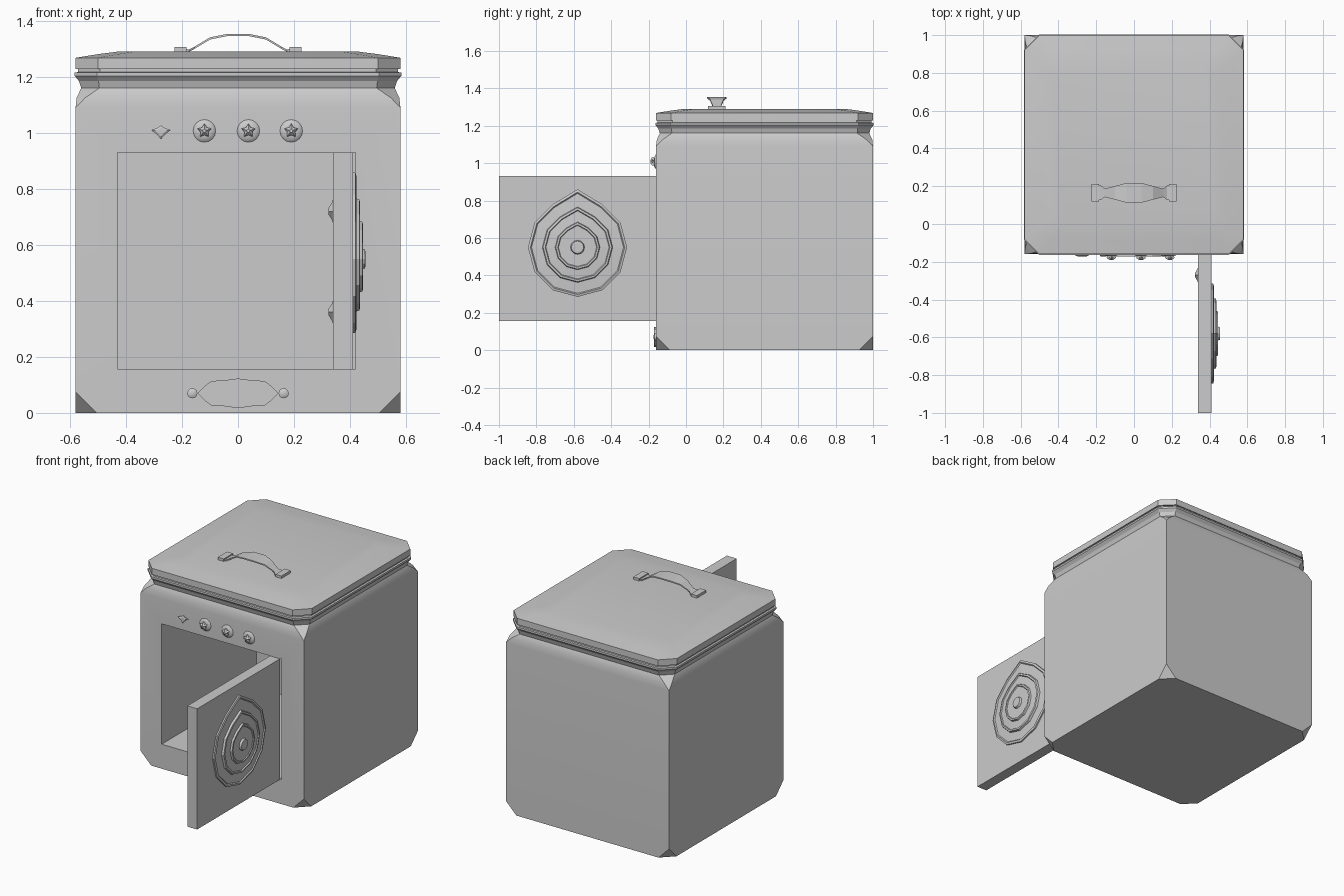
import bpy, bmesh, math
from mathutils import Vector

if "Cube" in bpy.data.objects:
    bpy.data.objects.remove(bpy.data.objects["Cube"])

YC = 0.42       # body centre in y
FRONT = -0.16   # front face plane


def loft(name, rings, smooth=None):
    """Bridge equal-length closed rings and cap both ends."""
    bm = bmesh.new()
    rows = [[bm.verts.new(p) for p in r] for r in rings]
    n = len(rows[0])
    for a, b in zip(rows, rows[1:]):
        for i in range(n):
            bm.faces.new((a[i], a[(i + 1) % n], b[(i + 1) % n], b[i]))
    bm.faces.new(rows[0])
    bm.faces.new(rows[-1])
    bmesh.ops.remove_doubles(bm, verts=bm.verts, dist=0.0005)
    bmesh.ops.recalc_face_normals(bm, faces=bm.faces)
    me = bpy.data.meshes.new(name)
    bm.to_mesh(me)
    bm.free()
    ob = bpy.data.objects.new(name, me)
    bpy.context.collection.objects.link(ob)
    if smooth:
        bpy.ops.object.select_all(action='DESELECT')
        bpy.context.view_layer.objects.active = ob
        ob.select_set(True)
        bpy.ops.object.shade_smooth_by_angle(angle=math.radians(smooth))
    return ob


def box(name, x0, x1, y0, y1, z0, z1):
    return loft(name, [[(x0, y0, z), (x1, y0, z), (x1, y1, z), (x0, y1, z)] for z in (z0, z1)])


def octagon(h, c, z):
    """Square of half width h with corners cut by c."""
    k = h - c
    pts = [(k, -h), (h, -k), (h, k), (k, h), (-k, h), (-h, k), (-h, -k), (-k, -h)]
    return [(x, YC + y, z) for x, y in pts]


def circle(r, n=16):
    return [(r * math.sin(2 * math.pi * i / n), r * math.cos(2 * math.pi * i / n)) for i in range(n)]


def star(r, inner, n):
    return [((r if i % 2 == 0 else inner) * math.sin(math.pi * i / n),
             (r if i % 2 == 0 else inner) * math.cos(math.pi * i / n)) for i in range(2 * n)]


def on_front(name, x, z, layers, smooth=None):
    """Layers of (outline, distance out from the front face)."""
    return loft(name, [[(x + u, FRONT - d, z + v) for u, v in pts] for pts, d in layers], smooth)


# Body with cut corners and rounded shoulder
body = loft("oven_body", [octagon(*r) for r in (
    (0.58, 0.075, 0), (0.58, 0, 0.075), (0.58, 0, 1.09),
    (0.576, 0.03, 1.125), (0.56, 0.065, 1.16))], 30)

# Oven cavity
cutter = box("cavity_cutter", -0.43, 0.42, -0.4, 0.8, 0.157, 0.93)
cutter.hide_render = True
cutter.hide_viewport = True
cut = body.modifiers.new("cavity", 'BOOLEAN')
cut.operation = 'DIFFERENCE'
cut.solver = 'EXACT'
cut.object = cutter

# Flared collar and lid
loft("collar", [octagon(*r) for r in (
    (0.56, 0.065, 1.16), (0.568, 0.07, 1.185), (0.583, 0.08, 1.203), (0.583, 0.08, 1.215),
    (0.572, 0.08, 1.217), (0.572, 0.08, 1.23))])
loft("lid", [octagon(*r) for r in (
    (0.58, 0.08, 1.228), (0.58, 0.08, 1.268), (0.50, 0.07, 1.281), (0.43, 0.06, 1.29))], 30)

# Lid handle strap and feet
HY = 0.165
strap = [(-0.21, 1.298, 0.038), (-0.175, 1.295, 0.038), (-0.155, 1.305, 0.022), (-0.10, 1.338, 0.036),
         (-0.04, 1.35, 0.052)]
strap += [(-x, z, w) for x, z, w in reversed(strap)]
loft("lid_handle", [[(x, HY - w, z - 0.005), (x, HY + w, z - 0.005),
                     (x, HY + w, z + 0.003), (x, HY - w, z + 0.003)] for x, z, w in strap])
for s in (-1, 1):
    box("handle_foot", s * 0.205 - 0.021, s * 0.205 + 0.021, HY - 0.047, HY + 0.047, 1.285, 1.306)

# Open door
box("door", 0.34, 0.41, -1.0, FRONT, 0.155, 0.93)


# Stepped teardrop medallion on the door
def drop(r, tip, x, n=12):
    pts = circle(r, n)
    pts[0] = (0, tip)
    return [(x, -0.58 + u, 0.55 + v) for u, v in pts]


loft("door_medallion", [drop(*t) for t in (
    (0.265, 0.31, 0.405), (0.265, 0.31, 0.419), (0.252, 0.295, 0.423), (0.246, 0.288, 0.417),
    (0.188, 0.216, 0.421), (0.184, 0.212, 0.434), (0.173, 0.200, 0.436), (0.169, 0.195, 0.430),
    (0.120, 0.136, 0.434), (0.116, 0.132, 0.445), (0.106, 0.121, 0.446), (0.102, 0.117, 0.441),
    (0.038, 0.038, 0.441), (0.033, 0.033, 0.454), (0.022, 0.022, 0.455))])

# Studs on the inner side of the door
for z in (0.36, 0.72):
    loft("door_stud", [[(x, -0.27 + 0.05 * k, z), (x, -0.27, z + 0.05 * k),
                        (x, -0.27 - 0.05 * k, z), (x, -0.27, z - 0.05 * k)]
                       for x, k in ((0.342, 1), (0.335, 0.6), (0.324, 0.25))])

# Control knobs
for x in (-0.12, 0.037, 0.19):
    on_front("knob_base", x, 1.007, [(circle(0.042), -0.002), (circle(0.038), 0.003),
                                     (circle(0.022), 0.009)], 40)
    on_front("knob_star", x, 1.007, [(star(0.016, 0.012, 5), 0.004), (star(0.026, 0.015, 5), 0.016),
                                     (star(0.024, 0.014, 5), 0.022), (star(0.008, 0.005, 5), 0.031)])

# Small pointed ornament beside the knobs
gem = [(-0.035, 0.005), (-0.014, 0.012), (0, 0.022), (0.014, 0.012),
       (0.035, 0.005), (0.013, -0.012), (0, -0.028), (-0.013, -0.012)]
on_front("pointed_ornament", -0.275, 1.005, [(gem, -0.002), (gem, 0.008),
                                             ([(u * 0.6, v * 0.6) for u, v in gem], 0.012)])

# Bottom plate and its rivets
half = [(-0.145, 0), (-0.12, 0.025), (-0.095, 0.044), (-0.05, 0.046), (0, 0.053),
        (0.05, 0.046), (0.095, 0.044), (0.12, 0.025), (0.145, 0)]
plate = half + [(-u, -v) for u, v in half[1:-1]]
on_front("bottom_plate", 0, 0.07, [(plate, -0.002), (plate, 0.012)])
for s in (-1, 1):
    on_front("plate_rivet", s * 0.163, 0.07, [(circle(0.018), -0.002), (circle(0.018), 0.008),
                                              (circle(0.010), 0.013)], 40)
